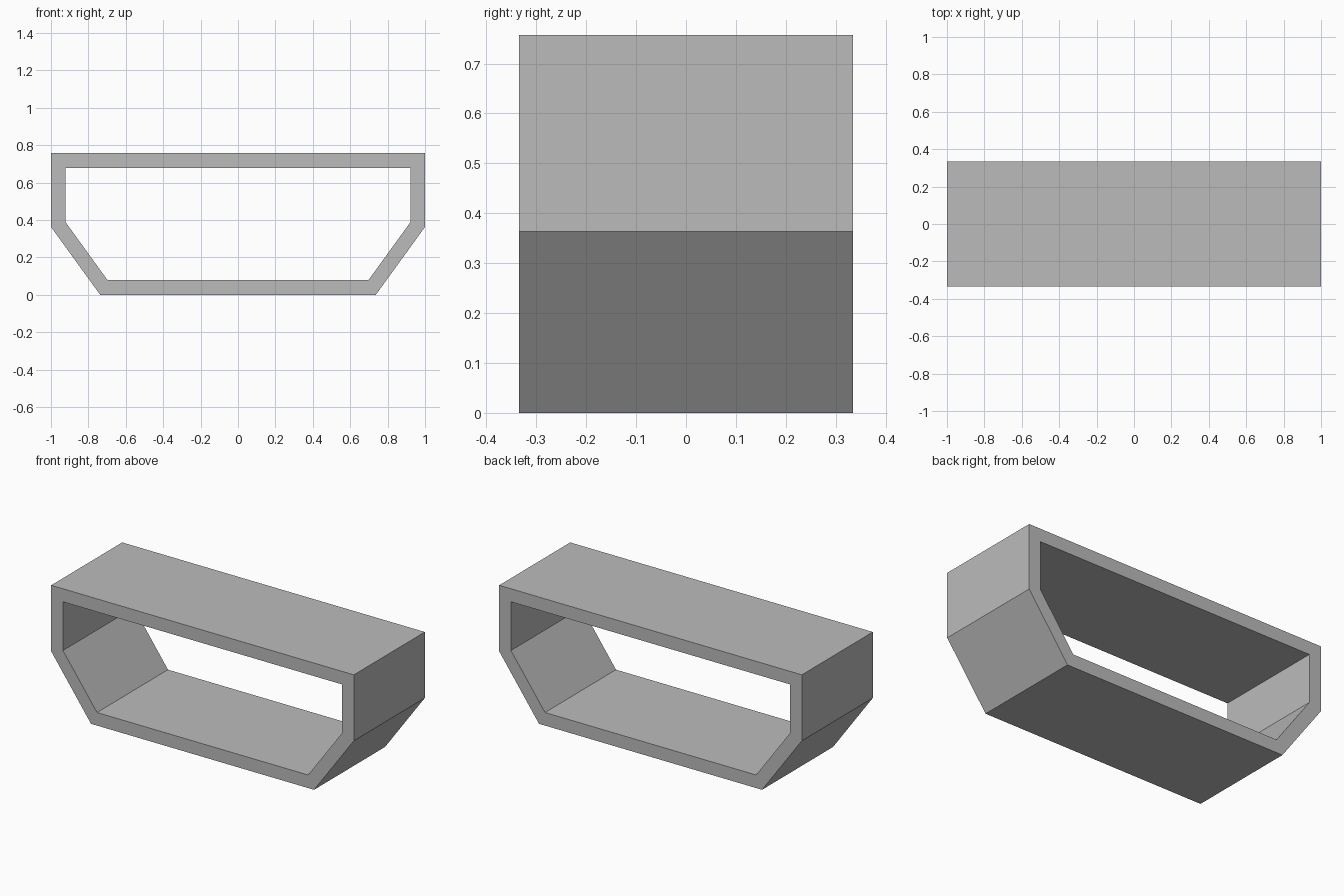
import bpy
import bmesh

DEPTH = 0.67
WALL = 0.078

cube = bpy.data.objects.get("Cube")
if cube:
    bpy.data.objects.remove(cube, do_unlink=True)

# Plain grey material
grey = bpy.data.materials.new("plain_grey")
grey.use_nodes = True
colour = (0.5, 0.5, 0.5, 1.0)
grey.diffuse_color = colour
bsdf = next(n for n in grey.node_tree.nodes if n.type == "BSDF_PRINCIPLED")
bsdf.inputs["Base Color"].default_value = colour

# Outer profile: right half from bottom to top, mirrored to the left
half = [(0.737, 0.0), (1.0, 0.363), (1.0, 0.757)]
outline = half + [(-x, z) for x, z in reversed(half)]

# Hollow ring: even inset of the profile, with the middle removed
bm = bmesh.new()
face = bm.faces.new([bm.verts.new((x, 0, z)) for x, z in outline])
bm.normal_update()
bmesh.ops.inset_region(bm, faces=[face], thickness=WALL,
                       use_boundary=True, use_even_offset=True)
bmesh.ops.delete(bm, geom=[face], context="FACES_ONLY")

mesh = bpy.data.meshes.new("hollow_frame")
bm.to_mesh(mesh)
bm.free()
mesh.materials.append(grey)
frame = bpy.data.objects.new("hollow_frame", mesh)
bpy.context.collection.objects.link(frame)

# Depth, shared equally to front and back
solid = frame.modifiers.new("depth", "SOLIDIFY")
solid.thickness = DEPTH
solid.offset = 0
